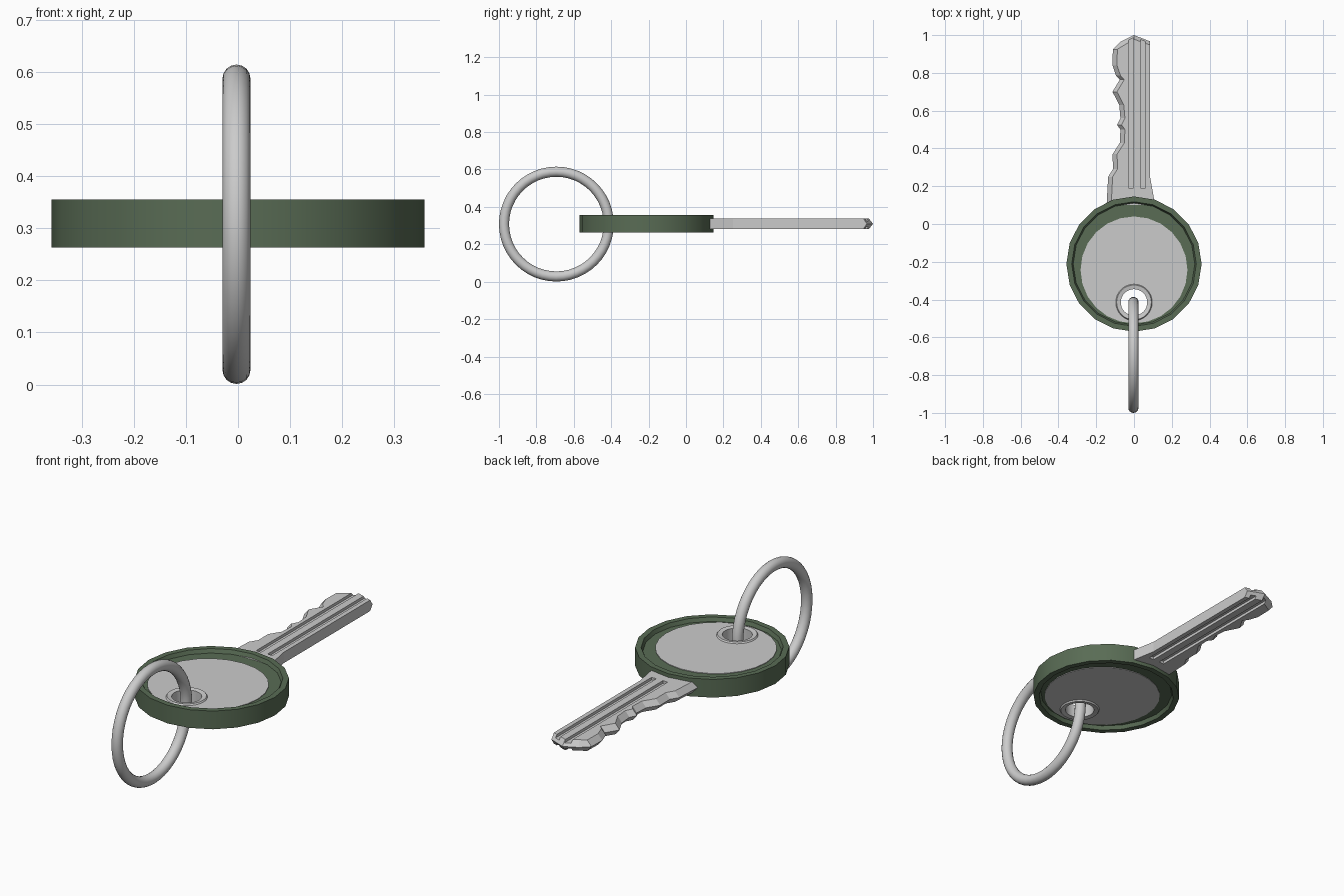
import bpy, bmesh
from math import pi, cos, sin
from mathutils import Vector

if "Cube" in bpy.data.objects:
    bpy.data.objects.remove(bpy.data.objects["Cube"])

MID = 0.3095          # mid height of the key
HOLE = (0, -0.415)    # centre of the hole in the key head


def make(name, bm):
    bmesh.ops.recalc_face_normals(bm, faces=bm.faces)
    me = bpy.data.meshes.new(name)
    bm.to_mesh(me)
    bm.free()
    ob = bpy.data.objects.new(name, me)
    bpy.context.collection.objects.link(ob)
    return ob


def activate(ob):
    bpy.ops.object.select_all(action='DESELECT')
    ob.select_set(True)
    bpy.context.view_layer.objects.active = ob


def smooth(ob, angle=30):
    activate(ob)
    bpy.ops.object.shade_smooth_by_angle(angle=angle * pi / 180)


def loft(name, loops, caps=True, closed=False):
    """Join loops of points with quads, with caps or as a closed ring."""
    bm = bmesh.new()
    vs = [[bm.verts.new(p) for p in lp] for lp in loops]
    n = len(vs[0])
    pairs = list(zip(vs, vs[1:])) + ([(vs[-1], vs[0])] if closed else [])
    for a, b in pairs:
        for i in range(n):
            j = (i + 1) % n
            bm.faces.new((a[i], a[j], b[j], b[i]))
    if caps and not closed:
        bm.faces.new(vs[0])
        bm.faces.new(vs[-1])
    return make(name, bm)


def lathe(name, profile, centre, n, closed=False):
    """Turn (radius, height from mid) pairs around a vertical axis."""
    loops = [[(centre[0] + r * cos(2 * pi * i / n), centre[1] + r * sin(2 * pi * i / n), MID + h)
              for i in range(n)] for r, h in profile]
    return loft(name, loops, closed=closed)


def box(name, x0, x1, y0, y1, z0, z1):
    return loft(name, [[(x0, y0, z), (x1, y0, z), (x1, y1, z), (x0, y1, z)] for z in (z0, z1)])


def cut(ob, cutter):
    m = ob.modifiers.new("cut", 'BOOLEAN')
    m.operation = 'DIFFERENCE'
    m.solver = 'EXACT'
    m.object = cutter
    activate(ob)
    bpy.ops.object.modifier_apply(modifier=m.name)
    bpy.data.objects.remove(cutter)


# green head cover with a raised rim on both sides
half = [(0.358, 0.0465), (0.330, 0.0465), (0.322, 0.027)]
cover = lathe("head_cover", [(r, -h) for r, h in reversed(half)] + half, (0, -0.212), 20)
cut(cover, lathe("hole_cutter", [(0.075, -0.2), (0.075, 0.2)], HOLE, 32))
green = bpy.data.materials.new("green")
green.diffuse_color = (0.10, 0.15, 0.09, 1)
green.use_nodes = True
green.node_tree.nodes["Principled BSDF"].inputs["Base Color"].default_value = green.diffuse_color
cover.data.materials.clear()
cover.data.materials.append(green)
smooth(cover)

# grey disc set into the head
disc = lathe("head_disc", [(0.283, -0.030), (0.283, 0.030)], (0, -0.243), 24)
cut(disc, lathe("hole_cutter", [(0.075, -0.2), (0.075, 0.2)], HOLE, 32))
smooth(disc)

# eyelet lining the hole
eyelet = lathe("eyelet", [(0.070, -0.033), (0.092, -0.037), (0.098, -0.028),
                          (0.098, 0.028), (0.092, 0.037), (0.070, 0.033)], HOLE, 32, closed=True)
smooth(eyelet)

# blade: toothed left edge, straight right edge, bevelled to a ridge at mid height
teeth = [(-0.145, 0.10), (-0.137, 0.25), (-0.112, 0.29), (-0.113, 0.37), (-0.075, 0.43),
         (-0.072, 0.50), (-0.090, 0.525), (-0.072, 0.56), (-0.078, 0.63), (-0.114, 0.70),
         (-0.075, 0.765), (-0.095, 0.785), (-0.114, 0.84), (-0.112, 0.925), (-0.07, 0.965)]
mid = teeth + [(0.0, 1.0), (0.085, 0.967), (0.085, 0.25), (0.112, 0.10)]
face = [(x + 0.024, y) for x, y in teeth[:-1]] + [(-0.055, 0.945), (0.0, 0.978), (0.085, 0.948),
                                                 (0.085, 0.25), (0.112, 0.10)]
blade = loft("blade", [[(x, y, MID + h) for x, y in lp]
                       for h, lp in ((-0.028, face), (0, mid), (0.028, face))])

# milled grooves along both faces of the blade
for side in (-1, 1):
    for x0, x1 in ((-0.030, -0.002), (0.035, 0.062)):
        z0, z1 = sorted((MID + side * 0.014, MID + side * 0.06))
        cut(blade, box("groove_cutter", x0, x1, 0.19, 1.1, z0, z1))

# split ring hanging through the eyelet
bpy.ops.mesh.primitive_torus_add(major_radius=0.280, minor_radius=0.027, major_segments=48,
                                 minor_segments=16, location=(-0.003, -0.693, 0.308),
                                 rotation=(0, pi / 2, 0))
ring = bpy.context.object
ring.name = "key_ring"
smooth(ring, 60)
